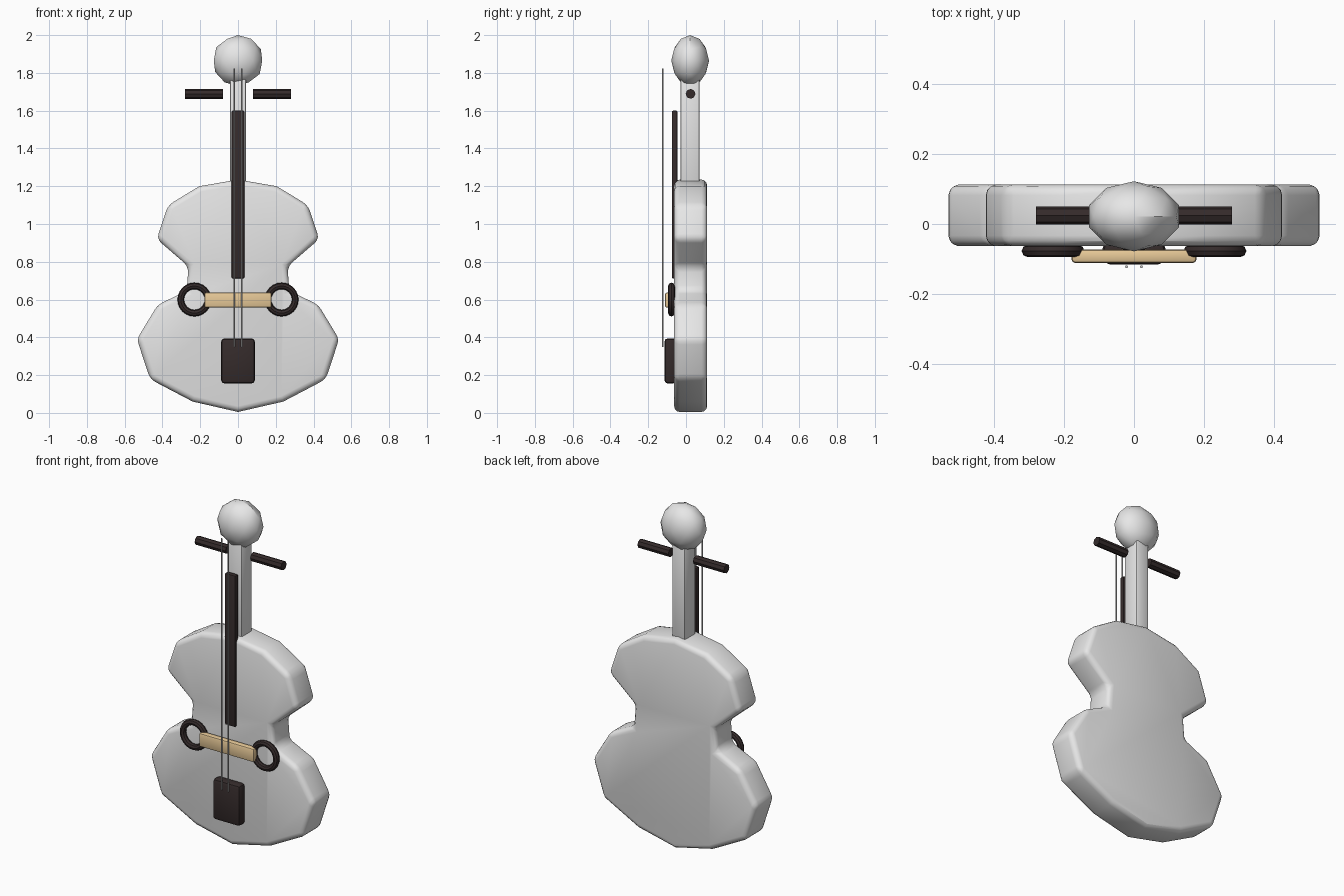
import bpy, bmesh, math
from mathutils import Vector

cube = bpy.data.objects.get("Cube")
if cube:
    bpy.data.objects.remove(cube, do_unlink=True)


def material(name, rgb):
    m = bpy.data.materials.new(name)
    m.use_nodes = True
    m.diffuse_color = (*rgb, 1)
    m.node_tree.nodes["Principled BSDF"].inputs["Base Color"].default_value = (*rgb, 1)
    return m


GREY = material("pale grey", (0.8, 0.8, 0.8))
EBONY = material("ebony", (0.035, 0.024, 0.024))
MAPLE = material("maple", (0.85, 0.62, 0.33))
STEEL = material("string steel", (0.6, 0.6, 0.6))


def finish(obj, name, mat, bevel=0.0, segments=2):
    """Name, colour, round off and shade a part."""
    obj.name = obj.data.name = name
    obj.data.materials.append(mat)
    if bevel:
        mod = obj.modifiers.new("Rounded edges", "BEVEL")
        mod.width, mod.segments = bevel, segments
        mod.limit_method, mod.angle_limit = "ANGLE", math.radians(30)
    bpy.ops.object.select_all(action="DESELECT")
    obj.select_set(True)
    bpy.context.view_layer.objects.active = obj
    if bevel:
        bpy.ops.object.modifier_apply(modifier="Rounded edges")
    bpy.ops.object.shade_smooth_by_angle(angle=math.radians(30))
    return obj


def box(name, mat, lo, hi, bevel):
    lo, hi = Vector(lo), Vector(hi)
    bpy.ops.mesh.primitive_cube_add(size=1, location=(lo + hi) / 2)
    obj = bpy.context.object
    obj.scale = hi - lo
    bpy.ops.object.transform_apply(location=False, rotation=False, scale=True)
    return finish(obj, name, mat, bevel)


def rod(name, mat, radius, length, location, rotation=(0, 0, 0), sides=8):
    bpy.ops.mesh.primitive_cylinder_add(vertices=sides, radius=radius, depth=length,
                                        location=location, rotation=rotation)
    return finish(bpy.context.object, name, mat)


# Body: half outline mirrored, then extruded from front to back
half = [(0, 0.005), (0.24, 0.06), (0.465, 0.178), (0.535, 0.39), (0.425, 0.573),
        (0.272, 0.645), (0.262, 0.775), (0.43, 0.92), (0.37, 1.1), (0.205, 1.2), (0, 1.235)]
outline = half + [(-x, z) for x, z in half[-2:0:-1]]
bm = bmesh.new()
front = bm.faces.new([bm.verts.new((x, -0.063, z)) for x, z in outline])
extruded = bmesh.ops.extrude_face_region(bm, geom=[front], use_keep_orig=True)
moved = [v for v in extruded["geom"] if isinstance(v, bmesh.types.BMVert)]
bmesh.ops.translate(bm, verts=moved, vec=(0, 0.175, 0))
bmesh.ops.recalc_face_normals(bm, faces=bm.faces)
mesh = bpy.data.meshes.new("body")
bm.to_mesh(mesh)
bm.free()
body = bpy.data.objects.new("body", mesh)
bpy.context.collection.objects.link(body)
finish(body, "body", GREY, 0.03, 3)

# Neck and rounded head
box("neck", GREY, (-0.043, -0.03, 1.18), (0.043, 0.072, 1.79), 0.01)
bpy.ops.mesh.primitive_ico_sphere_add(subdivisions=2, radius=1, location=(0, 0.022, 1.865))
head = bpy.context.object
head.scale = (0.135, 0.1, 0.135)
bpy.ops.object.transform_apply(location=False, rotation=False, scale=True)
finish(head, "head", GREY)
head.data.shade_smooth()

# Fingerboard, bridge and tailpiece
box("fingerboard", EBONY, (-0.034, -0.075, 0.712), (0.034, -0.046, 1.6), 0.006)
box("bridge", MAPLE, (-0.178, -0.111, 0.557), (0.178, -0.073, 0.637), 0.01)
box("tailpiece", EBONY, (-0.09, -0.115, 0.155), (0.09, -0.05, 0.395), 0.02)

# Paired parts: tuning pegs, sound rings and strings
for side, s in (("left", 1), ("right", -1)):
    rod(side + "_peg", EBONY, 0.026, 0.2, (0.18 * s, 0.024, 1.689), (0, math.pi / 2, 0))
    rod(side + "_string", STEEL, 0.004, 1.475, (0.021 * s, -0.122, 1.087))
    bpy.ops.mesh.primitive_torus_add(location=(0.231 * s, -0.077, 0.6),
                                     rotation=(math.pi / 2, 0, 0), major_radius=0.072,
                                     minor_radius=0.0175, major_segments=24, minor_segments=8)
    ring = finish(bpy.context.object, side + "_sound_ring", EBONY)
    ring.data.shade_smooth()
